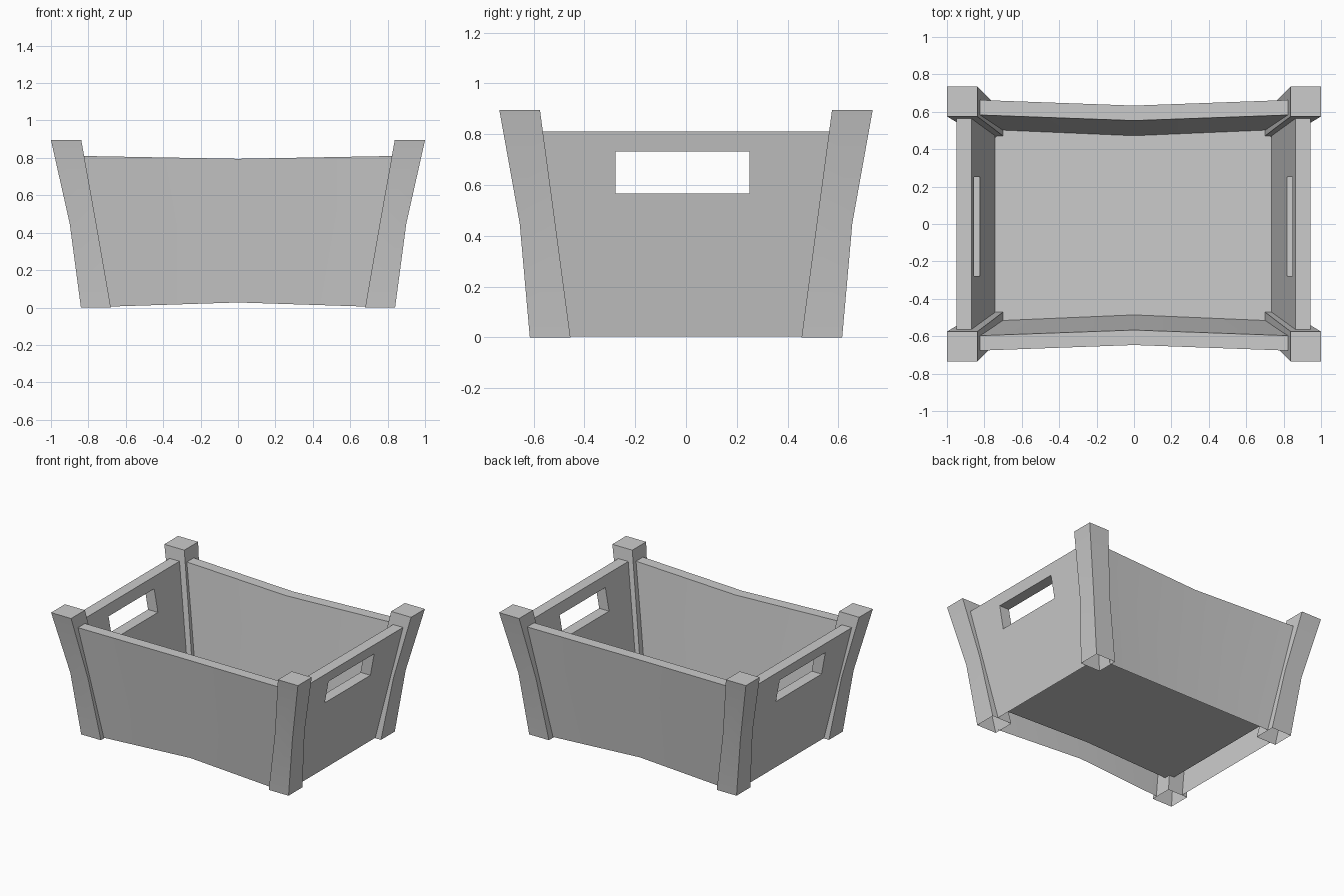
import bpy, bmesh, math

if "Cube" in bpy.data.objects:
    bpy.data.objects.remove(bpy.data.objects["Cube"])

FLOOR = 0.125


def finish(name, bm, mirror, offset=(0, 0, 0)):
    bmesh.ops.recalc_face_normals(bm, faces=bm.faces[:])
    me = bpy.data.meshes.new(name)
    bm.to_mesh(me)
    bm.free()
    me.shade_smooth()
    me.set_sharp_from_angle(angle=math.radians(30))
    ob = bpy.data.objects.new(name, me)
    ob.location = offset
    bpy.context.collection.objects.link(ob)
    if any(mirror):
        m = ob.modifiers.new("Mirror", 'MIRROR')
        m.use_axis = mirror
        m.use_mirror_merge = False
    return ob


def panel(name, outer, inner, mirror, offset, hole=None):
    """Outer and inner sheets given as grids [column][row], joined along the top, ends and hole."""
    bm = bmesh.new()
    o, n = ([[bm.verts.new(p) for p in col] for col in g] for g in (outer, inner))
    last, top = len(o) - 1, len(o[0]) - 1
    for i in range(last):
        for j in range(top):
            if (i, j) == hole:
                rim = [(i, j), (i + 1, j), (i + 1, j + 1), (i, j + 1)]
                for (a, b), (c, d) in zip(rim, rim[1:] + rim[:1]):
                    bm.faces.new((o[a][b], o[c][d], n[c][d], n[a][b]))
                continue
            for g in (o, n):
                bm.faces.new((g[i][j], g[i + 1][j], g[i + 1][j + 1], g[i][j + 1]))
        bm.faces.new((o[i][top], o[i + 1][top], n[i + 1][top], n[i][top]))
    for i in (0, last):
        for j in range(top):
            bm.faces.new((o[i][j], o[i][j + 1], n[i][j + 1], n[i][j]))
    return finish(name, bm, mirror, offset)


# Corner posts: flared, kinked on the outside, open underneath
bm = bmesh.new()
rings = []
for z, xi, xo, yi, yo in ((0, .68, .84, .455, .615),
                          (.45, .758, .90, .515, .655),
                          (.895, .838, 1.0, .575, .735)):
    rings.append([bm.verts.new(p) for p in
                  ((xi, yi, z), (xo, yi, z), (xo, yo, z), (xi, yo, z))])
for a, b in zip(rings, rings[1:]):
    for k in range(4):
        bm.faces.new((a[k], a[k - 1], b[k - 1], b[k]))
bm.faces.new(rings[-1])
finish("corner_posts", bm, (True, True, False))

# Front and back panels: bowed inwards at the middle
SHIFT_Y = (0, -.007, 0)
outer, inner = [], []
for s in (-1, 0, 1):
    bow = 0 if s else .03
    zb, zt = (.005, .81) if s else (.027, .795)
    outer.append([(s * .685, -.574 + bow, zb), (s * .825, -.67 + bow, zt)])
    inner.append([(s * .705, -.509 + bow, FLOOR), (s * .825, -.59 + bow, zt)])
panel("front_and_back_panels", outer, inner, (False, True, False), SHIFT_Y)


# Side panels with a handle opening
def side_grid(bottom, x0):
    rows = (bottom, .567, .732, .81)
    cols = (lambda z: -.455 - .134 * z, lambda z: -.278,
            lambda z: .25, lambda z: .455 + .134 * z)
    return [[(x0 + .185 * z, c(z), z) for z in rows] for c in cols]


panel("side_panels", side_grid(.003, .796), side_grid(FLOOR, .716),
      (True, False, False), (-.003, 0, 0), hole=(1, 1))

# Raised floor sheet following the bowed panels, corners tucked into the posts
bm = bmesh.new()
half = [(-.742, -.47), (-.705, -.509), (0, -.479), (.705, -.509), (.736, -.47)]
pts = half + [(x, -y) for x, y in reversed(half)]
bm.faces.new([bm.verts.new((x, y, FLOOR)) for x, y in pts])
finish("floor", bm, (False, False, False), SHIFT_Y)
